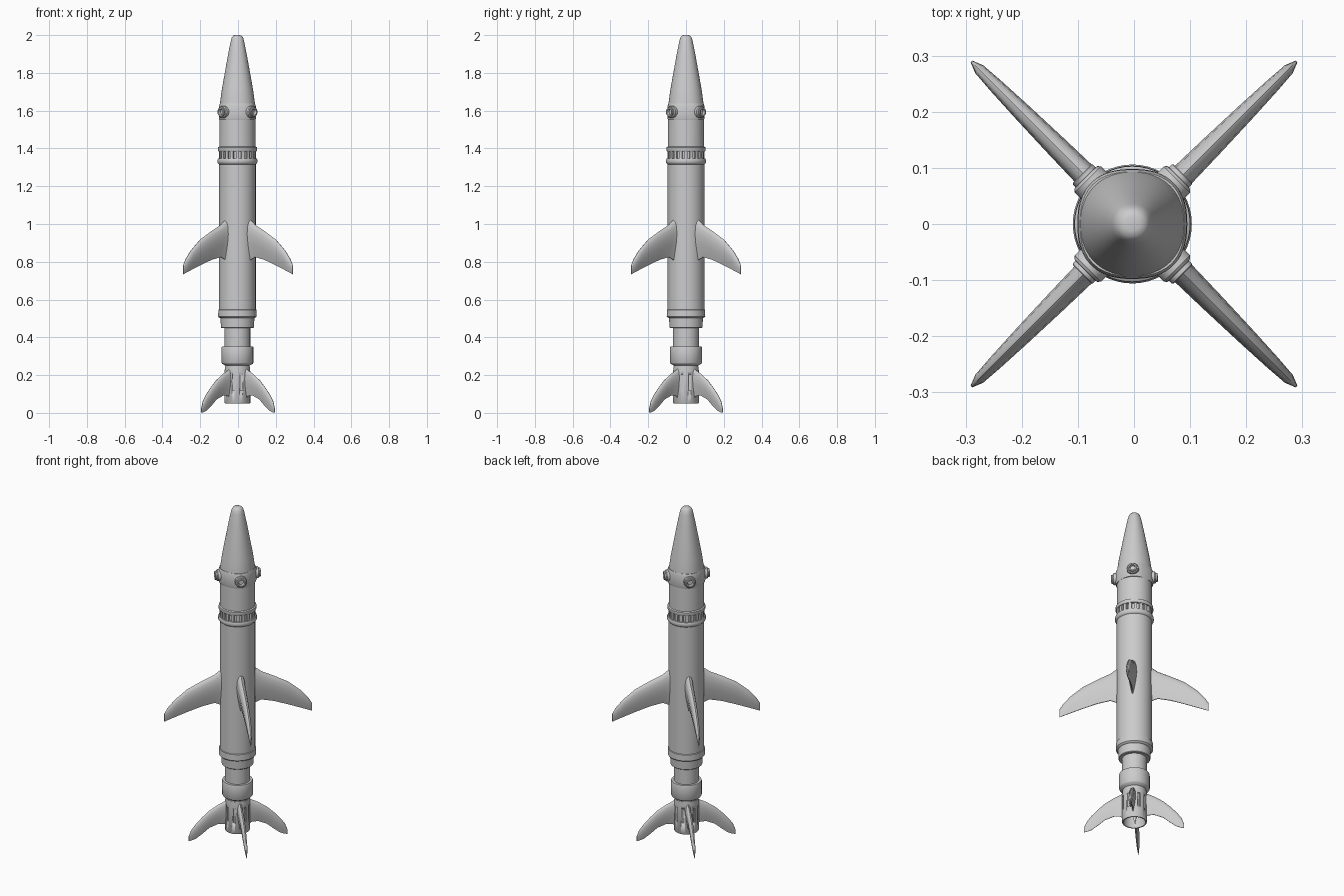
import bpy, bmesh, math
from mathutils import Matrix, Vector

if "Cube" in bpy.data.objects:
    bpy.data.objects.remove(bpy.data.objects["Cube"])

CX = -0.003  # hull axis sits very slightly off centre


def finish(name, bm, angle=35):
    bmesh.ops.remove_doubles(bm, verts=bm.verts, dist=1e-5)
    bmesh.ops.recalc_face_normals(bm, faces=bm.faces)
    me = bpy.data.meshes.new(name)
    bm.to_mesh(me)
    bm.free()
    ob = bpy.data.objects.new(name, me)
    bpy.context.collection.objects.link(ob)
    bpy.ops.object.select_all(action='DESELECT')
    ob.select_set(True)
    bpy.context.view_layer.objects.active = ob
    bpy.ops.object.shade_smooth_by_angle(angle=math.radians(angle))
    return ob


def revolve(bm, profile, n=48, mat=Matrix(), closed=False, square=0.0):
    """Lathe (radius, z) points; square pushes the four diagonals outward."""
    rings = []
    for r, z in profile:
        ring = []
        for i in range(n):
            a = 2 * math.pi * i / n
            k = r * (1 + square * math.sin(2 * a) ** 2)
            ring.append(bm.verts.new(mat @ Vector((k * math.cos(a), k * math.sin(a), z))))
        rings.append(ring)
    pairs = list(zip(rings, rings[1:]))
    if closed:
        pairs.append((rings[-1], rings[0]))
    for lo, hi in pairs:
        for i in range(n):
            j = (i + 1) % n
            bm.faces.new((lo[i], lo[j], hi[j], hi[i]))
    if not closed:
        bm.faces.new(rings[0])
        bm.faces.new(rings[-1])


def lathe(name, profile, **kw):
    bm = bmesh.new()
    revolve(bm, profile, mat=Matrix.Translation((CX, 0, 0)), **kw)
    return finish(name, bm)


def box(bm, angle, radius, z, size, side=0.0):
    m = (Matrix.Translation((CX, 0, 0)) @ Matrix.Rotation(angle, 4, 'Z')
         @ Matrix.Translation((radius, side, z)) @ Matrix.Diagonal((*size, 1)))
    bmesh.ops.create_cube(bm, size=1, matrix=m)


def fin(name, stations, angle):
    """Loft a streamlined section through (r, z_lead, z_trail, thickness)."""
    shape = [(0, 0), (.04, .5), (.15, .85), (.35, 1), (.6, .8), (.85, .4), (1, .12)]
    loop = [(t, w) for t, w in shape] + [(t, -w) for t, w in reversed(shape[1:])]
    rot = Matrix.Rotation(angle, 4, 'Z')
    bm = bmesh.new()
    rings = []
    for r, zl, zt, th in stations:
        rings.append([bm.verts.new(rot @ Vector((r, w * th / 2, zl + (zt - zl) * t)))
                      for t, w in loop])
    n = len(loop)
    for a, b in zip(rings, rings[1:]):
        for i in range(n):
            bm.faces.new((a[i], a[(i + 1) % n], b[(i + 1) % n], b[i]))
    bm.faces.new(rings[0])
    bm.faces.new(rings[-1])
    return finish(name, bm, 40)


# Nose cone
lathe("nose_cone", [(.012, 2), (.022, 1.997), (.030, 1.987), (.036, 1.965), (.049, 1.9),
                    (.067, 1.8), (.083, 1.71), (.0925, 1.64), (.094, 1.62)], square=.03)

# Rounded-square thruster band
lathe("thruster_band", [(.093, 1.637), (.097, 1.625), (.098, 1.56), (.095, 1.55)], square=.07)

# Main hull with rings and recessed vent section
lathe("hull", [(.095, 1.56), (.096, 1.41), (.103, 1.406), (.104, 1.39), (.101, 1.385),
               (.088, 1.385), (.088, 1.346), (.103, 1.346), (.106, 1.338), (.106, 1.326),
               (.102, 1.32), (.097, 1.316), (.097, .548), (.101, .546), (.102, .51),
               (.099, .506), (.09, .502), (.087, .452), (.084, .449), (.068, .449),
               (.068, .352), (.082, .352), (.084, .347), (.084, .265), (.081, .26),
               (.064, .25), (.064, .2)])

# Vent ribs around the recess
bm = bmesh.new()
for i in range(20):
    box(bm, 2 * math.pi * i / 20, .091, 1.365, (.014, .017, .044))
finish("vent_ribs", bm)

# Hollow exhaust nozzle with slots
nozzle = lathe("exhaust_nozzle", [(.066, .245), (.068, .22), (.068, .053), (.066, .05),
                                  (.06, .05), (.056, .12), (.05, .245)], closed=True)
bm = bmesh.new()
for k in range(4):
    for side in (-.02, .02):
        box(bm, k * math.pi / 2, .067, .16, (.016, .014, .085), side)
cutter = finish("slot_cutter", bm)
cutter.hide_render = True
mod = nozzle.modifiers.new("slots", 'BOOLEAN')
mod.operation = 'DIFFERENCE'
mod.solver = 'EXACT'
mod.object = cutter
bpy.context.view_layer.objects.active = nozzle
bpy.ops.object.modifier_apply(modifier=mod.name)
bpy.data.objects.remove(cutter)

# Wings, tail fins and side thrusters on the four diagonals
wing = [(.08, 1.03, .80, .05), (.105, 1.015, .815, .045), (.13, .995, .825, .043),
        (.2, .962, .810, .039), (.28, .920, .783, .033), (.35, .862, .757, .026),
        (.39, .815, .742, .02), (.41, .782, .733, .004)]
tail = [(.05, .245, .07, .03), (.075, .225, .09, .029), (.11, .208, .092, .028),
        (.16, .175, .072, .026), (.2, .138, .038, .023), (.235, .100, .012, .019),
        (.26, .066, .003, .014), (.274, .03, .0, .005)]
for k in range(4):
    a = math.pi / 4 + k * math.pi / 2
    fin(f"wing_{k + 1}", wing, a)
    fin(f"tail_fin_{k + 1}", tail, a)
    m = (Matrix.Translation((CX, 0, 1.593)) @ Matrix.Rotation(a, 4, 'Z')
         @ Matrix.Rotation(math.pi / 2, 4, 'Y'))
    bm = bmesh.new()
    revolve(bm, [(.033, .085), (.033, .112), (.029, .117), (.025, .118), (.025, .125),
                 (.023, .127), (.016, .127), (.013, .113)], n=24, mat=m)
    finish(f"side_thruster_{k + 1}", bm)
